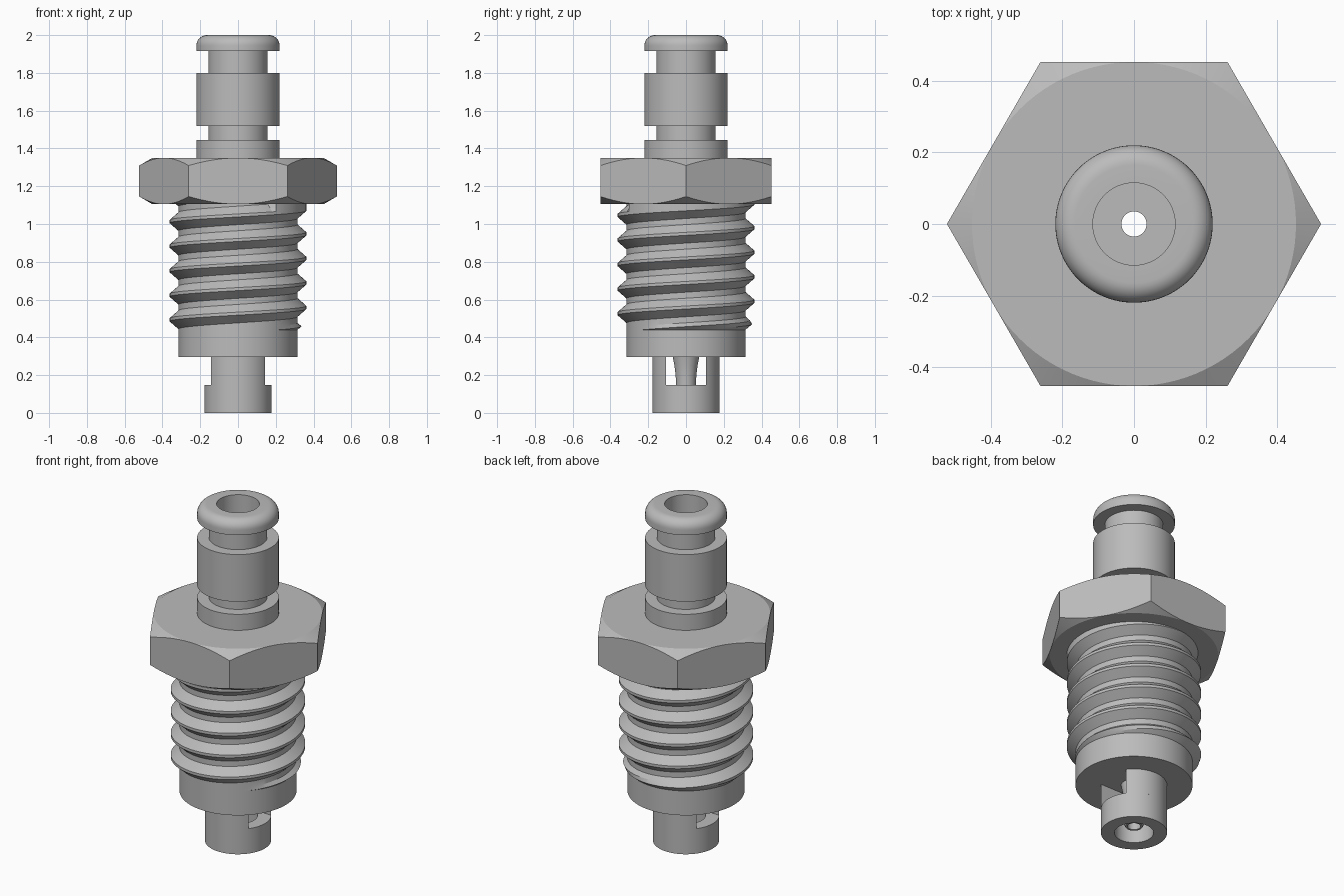
import bpy, bmesh
from math import sin, cos, tan, pi, radians, sqrt, asin

cube = bpy.data.objects.get("Cube")
if cube:
    bpy.data.objects.remove(cube, do_unlink=True)

steel = bpy.data.materials.new("steel grey")
steel.use_nodes = True
GREY = (0.5, 0.5, 0.5, 1)
steel.diffuse_color = GREY
steel.node_tree.nodes["Principled BSDF"].inputs["Base Color"].default_value = GREY

SEGMENTS = 96


def finish(name, bm, angle=25):
    """Weld a bmesh, turn it into an object and shade it."""
    bmesh.ops.remove_doubles(bm, verts=bm.verts, dist=0.0002)
    mesh = bpy.data.meshes.new(name)
    bm.to_mesh(mesh)
    bm.free()
    mesh.materials.append(steel)
    obj = bpy.data.objects.new(name, mesh)
    bpy.context.collection.objects.link(obj)
    bpy.ops.object.select_all(action='DESELECT')
    obj.select_set(True)
    bpy.context.view_layer.objects.active = obj
    bpy.ops.object.shade_smooth_by_angle(angle=radians(angle))
    return obj


def skin(name, rows, angle=25):
    """Wrap rows around z; each row maps an angle to (radius, height)."""
    bm = bmesh.new()
    grid = []
    for row in rows:
        ring = []
        for j in range(SEGMENTS + 1):
            t = 2 * pi * j / SEGMENTS
            r, z = row(t)
            ring.append(bm.verts.new((r * cos(t), r * sin(t), z)))
        grid.append(ring)
    for low, high in zip(grid, grid[1:]):
        for j in range(SEGMENTS):
            bm.faces.new((low[j], low[j + 1], high[j + 1], high[j]))
    return finish(name, bm, angle)


def lathe(name, profile):
    return skin(name, [lambda t, p=p: p for p in profile])


# Upper stem with two grooves, a rounded lip and a bore
LIP = 0.055
lip = [(0.22 - LIP + LIP * cos(a * pi / 16), 2 - LIP + LIP * sin(a * pi / 16)) for a in range(9)]
lathe("upper_stem", [
    (0.22, 1.35), (0.22, 1.445), (0.157, 1.445), (0.157, 1.52),
    (0.22, 1.52), (0.22, 1.8), (0.157, 1.8), (0.157, 1.915),
    (0.22, 1.915), *lip, (0.115, 2), (0.115, 1.3), (0.035, 1.3)])

# Hexagonal nut, chamfered by a cone above and below
FLAT, NUT_LOW, NUT_HIGH = 0.453, 1.105, 1.35


def hex_radius(t):
    return FLAT / cos(t % (pi / 3) - pi / 6)


def chamfer(t):
    return (hex_radius(t) - FLAT) * tan(pi / 6)


skin("hex_nut", [
    lambda t: (0.2, NUT_LOW),
    lambda t: (FLAT, NUT_LOW),
    lambda t: (hex_radius(t), NUT_LOW + chamfer(t)),
    lambda t: (hex_radius(t), NUT_HIGH - chamfer(t)),
    lambda t: (FLAT, NUT_HIGH),
    lambda t: (0.2, NUT_HIGH)], 20)

# Threaded shank: a helical groove that stops just below the nut
PITCH, ROOT, CREST = 0.13, 0.315, 0.362
LOW, START = 0.44, 1.013
ROOT_HALF, FLANK = 0.016, 0.041
GROOVE_END = radians(302)


def thread_radius(t, z):
    turn = (z - START) / PITCH - t / (2 * pi)
    n = round(turn)
    rise = (abs(turn - n) * PITCH - ROOT_HALF) / FLANK
    r = ROOT + (CREST - ROOT) * min(1, max(0, rise))
    if t + 2 * pi * n > GROOVE_END:
        r = CREST
    return min(r, ROOT + 1.2 * (z - LOW))


def thread_row(turn, offset):
    def row(t):
        z = START + PITCH * (turn + t / (2 * pi)) + offset
        z = min(NUT_HIGH - 0.245, max(LOW, z))
        return thread_radius(t, z), z
    return row


edge = ROOT_HALF + FLANK
offsets = (-edge, -edge + FLANK / 2, -ROOT_HALF, ROOT_HALF, edge - FLANK / 2, edge)
skin("threaded_shank", [thread_row(n, o) for n in range(-6, 3) for o in offsets], 20)

# Plain collar under the thread
lathe("plain_collar", [(0.04, 0.295), (0.315, 0.295), (0.315, 0.44)])

# Hollow tip ring
TIP, BORE, SLOT_LOW, SLOT_HIGH = 0.178, 0.105, 0.148, 0.295
lathe("tip_ring", [(BORE, 0), (TIP, 0), (TIP, SLOT_LOW), (BORE, SLOT_LOW), (BORE, 0)])

# Two prongs joining the ring to the collar, with a cross slot between them
half = pi / 2 - asin(BORE / TIP)
for name, side in (("front_prong", -1), ("back_prong", 1)):
    bm = bmesh.new()
    arc = [side * pi / 2 + half * (i / 12 - 1) for i in range(25)]
    base = bm.faces.new([bm.verts.new((TIP * cos(a), TIP * sin(a), SLOT_LOW)) for a in arc])
    top = bmesh.ops.extrude_face_region(bm, geom=[base])["geom"]
    bmesh.ops.translate(bm, vec=(0, 0, SLOT_HIGH - SLOT_LOW),
                        verts=[v for v in top if isinstance(v, bmesh.types.BMVert)])
    bmesh.ops.recalc_face_normals(bm, faces=bm.faces)
    finish(name, bm)

# Inner nozzle with the narrow channel running up to the bore
lathe("inner_nozzle", [
    (0.035, 1.3), (0.035, 0.04), (0.046, 0.04), (0.052, 0.05),
    (0.052, 0.15), (0.055, 0.2), (0.061, 0.25), (0.07, 0.296)])
